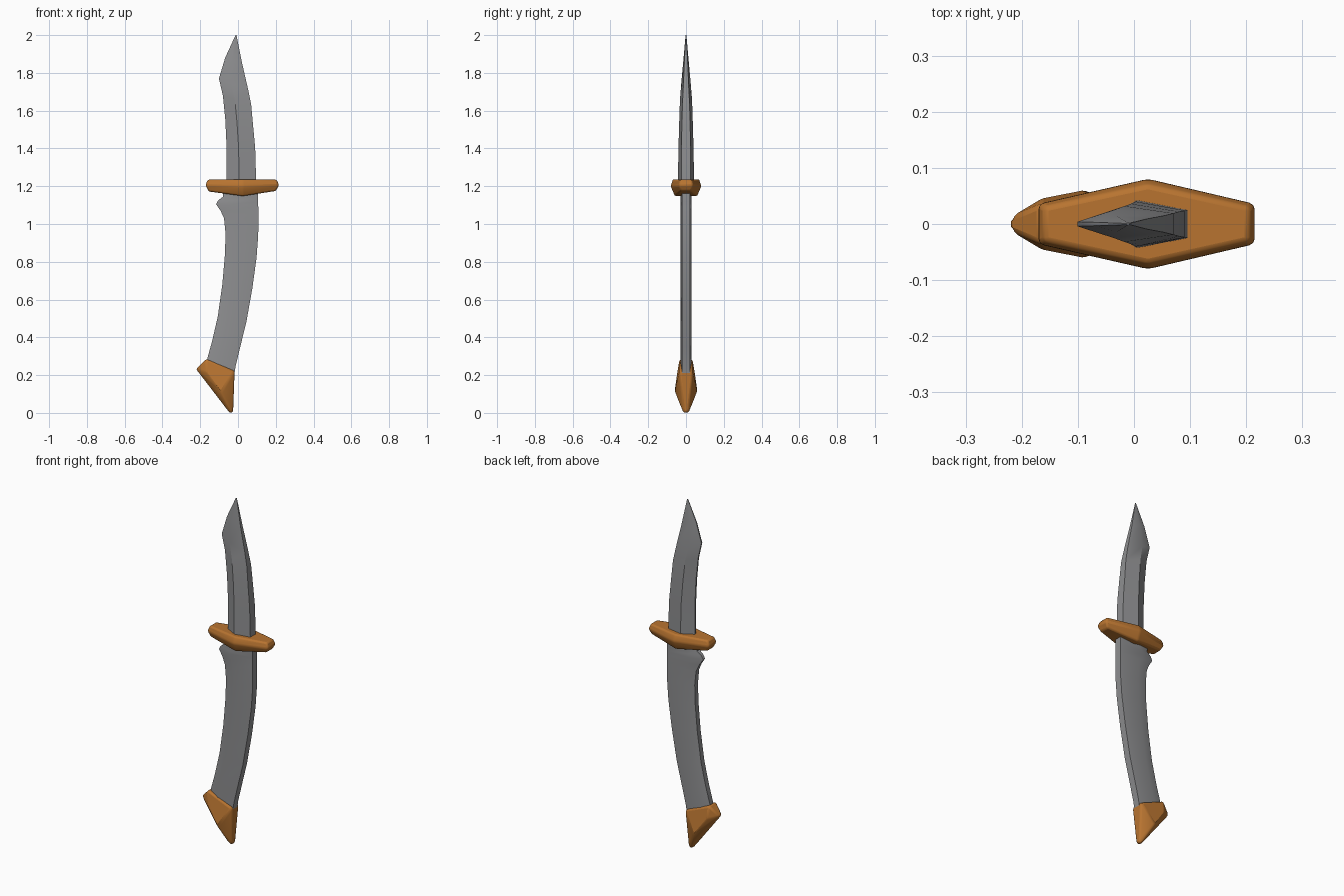
import bpy, bmesh


def material(name, rgb):
    m = bpy.data.materials.new(name)
    m.diffuse_color = (*rgb, 1)
    return m


STEEL = material("grey steel", (0.27, 0.272, 0.28))
BRONZE = material("orange bronze", (0.48, 0.175, 0.03))


def finish(bm, name, mat, bevel=0.0, angle=30):
    bmesh.ops.recalc_face_normals(bm, faces=bm.faces)
    me = bpy.data.meshes.new(name)
    bm.to_mesh(me)
    bm.free()
    ob = bpy.data.objects.new(name, me)
    bpy.context.collection.objects.link(ob)
    me.materials.append(mat)
    if bevel:
        mod = ob.modifiers.new("soft edges", 'BEVEL')
        mod.width, mod.segments = bevel, 2
        mod.limit_method, mod.angle_limit = 'ANGLE', 0.35
    bpy.ops.object.select_all(action='DESELECT')
    ob.select_set(True)
    bpy.context.view_layer.objects.active = ob
    bpy.ops.object.shade_smooth_by_angle(angle=angle * 3.14159 / 180)
    return ob


def loft(name, rows, ridge, mat):
    """Six-sided sections: row = edge x, edge z, spine x, spine z, edge / ridge / spine half thickness."""
    bm = bmesh.new()
    rings = []
    for ex, ez, sx, sz, te, tr, ts in rows:
        mx, mz = ex + (sx - ex) * ridge, ez + (sz - ez) * ridge
        pts = [(ex, -te, ez), (mx, -tr, mz), (sx, -ts, sz),
               (sx, ts, sz), (mx, tr, mz), (ex, te, ez)]
        rings.append([bm.verts.new(p) for p in pts])
    for a, b in zip(rings, rings[1:]):
        for i in range(6):
            j = (i + 1) % 6
            bm.faces.new((a[i], a[j], b[j], b[i]))
    bm.faces.new(rings[0])
    bm.faces.new(rings[-1])
    return finish(bm, name, mat)


def hull(name, half_points, mat, bevel):
    """Convex faceted solid mirrored across y = 0."""
    bm = bmesh.new()
    for x, y, z in half_points:
        bm.verts.new((x, y, z))
        bm.verts.new((x, -y, z))
    res = bmesh.ops.convex_hull(bm, input=bm.verts)
    loose = [v for v in bm.verts if not v.link_faces]
    bmesh.ops.delete(bm, geom=loose, context='VERTS')
    bmesh.ops.dissolve_limit(bm, angle_limit=0.03, verts=bm.verts, edges=bm.edges)
    return finish(bm, name, mat, bevel)


# Upper blade with a clipped point
loft("blade", [
    (-0.060, 1.19, 0.097, 1.19, 0.006, 0.043, 0.025),
    (-0.060, 1.40, 0.091, 1.40, 0.005, 0.040, 0.024),
    (-0.067, 1.55, 0.080, 1.52, 0.005, 0.036, 0.022),
    (-0.080, 1.68, 0.070, 1.63, 0.004, 0.032, 0.019),
    (-0.101, 1.77, 0.054, 1.71, 0.004, 0.025, 0.015),
    (-0.068, 1.88, 0.022, 1.85, 0.003, 0.014, 0.009),
    (-0.013, 2.00, -0.008, 2.00, 0.001, 0.002, 0.001),
], 0.42, STEEL)

# Curved lower section with a small spur below the guard
loft("curved_grip", [
    (-0.165, 0.25, -0.022, 0.19, 0.015, 0.028, 0.020),
    (-0.162, 0.29, -0.012, 0.25, 0.015, 0.028, 0.020),
    (-0.137, 0.38, 0.012, 0.35, 0.015, 0.028, 0.020),
    (-0.107, 0.51, 0.044, 0.48, 0.015, 0.028, 0.020),
    (-0.083, 0.68, 0.076, 0.66, 0.015, 0.028, 0.020),
    (-0.069, 0.84, 0.098, 0.82, 0.015, 0.028, 0.020),
    (-0.066, 0.95, 0.107, 0.94, 0.015, 0.028, 0.020),
    (-0.074, 1.03, 0.108, 1.03, 0.014, 0.028, 0.020),
    (-0.092, 1.07, 0.108, 1.07, 0.011, 0.028, 0.020),
    (-0.116, 1.105, 0.107, 1.10, 0.007, 0.028, 0.020),
    (-0.105, 1.125, 0.107, 1.12, 0.009, 0.028, 0.020),
    (-0.078, 1.145, 0.107, 1.14, 0.012, 0.028, 0.020),
    (-0.082, 1.20, 0.105, 1.20, 0.012, 0.028, 0.020),
], 0.35, STEEL)

# Elongated diamond guard, deeper in the middle
hull("guard", [
    (-0.160, 0.030, 1.235), (-0.172, 0.037, 1.205), (-0.155, 0.028, 1.172),
    (0.025, 0.070, 1.237), (0.025, 0.082, 1.200), (0.025, 0.060, 1.148),
    (0.205, 0.030, 1.235), (0.217, 0.037, 1.205), (0.200, 0.028, 1.175),
], BRONZE, 0.008)

# Angular beak-shaped pommel
hull("pommel", [
    (-0.168, 0.034, 0.285), (-0.018, 0.034, 0.222),
    (-0.222, 0.012, 0.232), (-0.165, 0.046, 0.215),
    (-0.088, 0.061, 0.108),
    (-0.044, 0.013, 0.000), (-0.026, 0.013, 0.004),
], BRONZE, 0.008)
